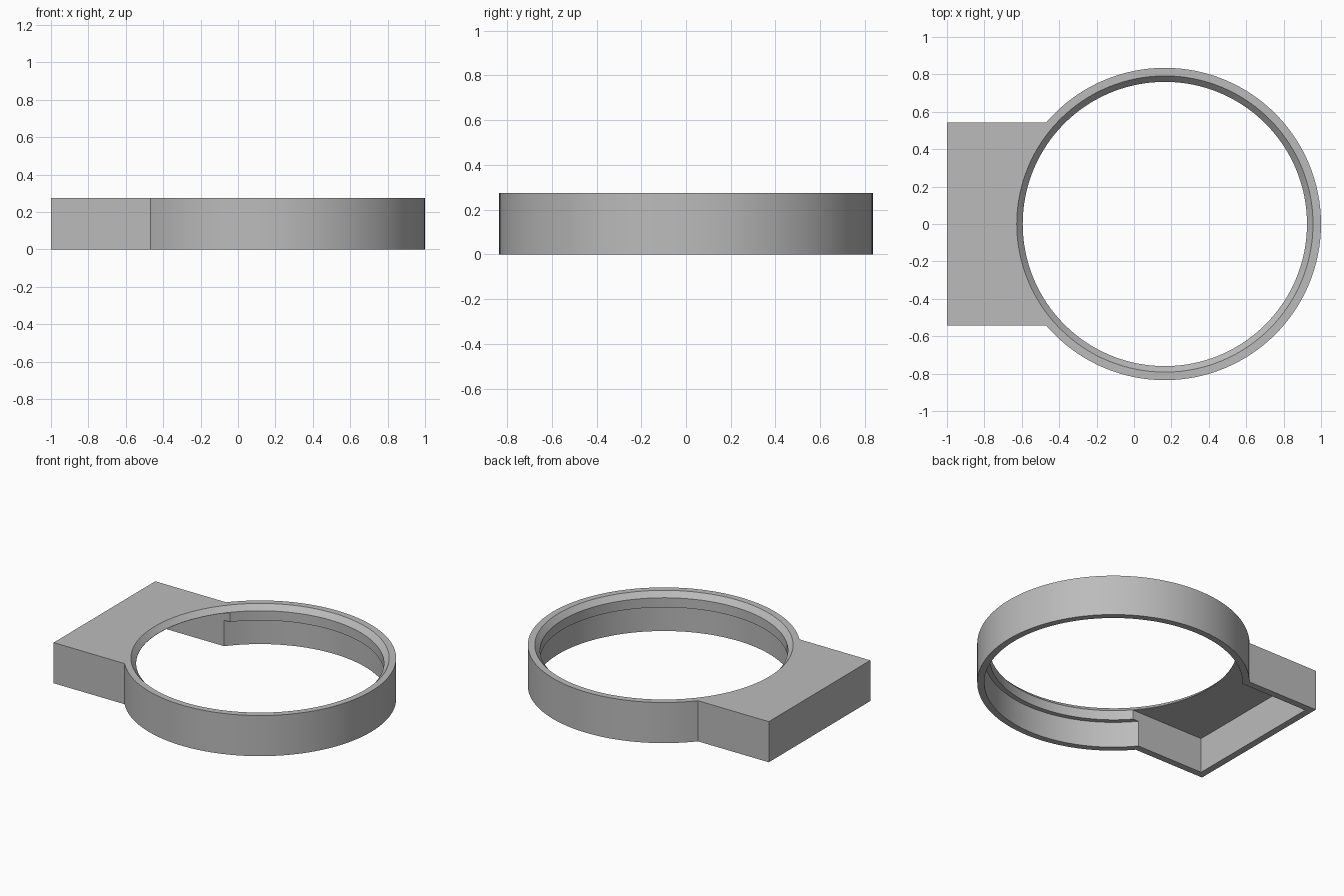
import bpy, bmesh, math

cube = bpy.data.objects.get("Cube")
if cube:
    bpy.data.objects.remove(cube, do_unlink=True)

HEIGHT, CENTRE_X, SEGMENTS = 0.275, 0.165, 128
OUTER, INNER, LIP = 0.835, 0.792, 0.76      # ring radii
LIP_BOTTOM, ROOF_BOTTOM = 0.175, 0.238
HALF_WIDTH, WALL = 0.543, 0.046             # side housing

grey = bpy.data.materials.new("plain grey")
grey.use_nodes = True
colour = (0.5, 0.5, 0.5, 1)
grey.diffuse_color = colour
grey.node_tree.nodes["Principled BSDF"].inputs["Base Color"].default_value = colour


def make_object(name, bm):
    bmesh.ops.recalc_face_normals(bm, faces=bm.faces)
    mesh = bpy.data.meshes.new(name)
    bm.to_mesh(mesh)
    bm.free()
    mesh.materials.append(grey)
    obj = bpy.data.objects.new(name, mesh)
    bpy.context.collection.objects.link(obj)
    return obj


def lathe(name, profile):
    """Closed solid turned about the ring axis from (radius, z) points."""
    bm = bmesh.new()
    rings = []
    for r, z in profile:
        angles = [2 * math.pi * i / SEGMENTS for i in range(SEGMENTS)]
        rings.append([bm.verts.new((CENTRE_X + r * math.cos(a), r * math.sin(a), z))
                      for a in angles])
    for low, high in zip(rings, rings[1:]):
        for i in range(SEGMENTS):
            j = (i + 1) % SEGMENTS
            bm.faces.new((low[i], low[j], high[j], high[i]))
    bm.faces.new(rings[0])
    bm.faces.new(rings[-1])
    return make_object(name, bm)


def box(name, low, high):
    bm = bmesh.new()
    bmesh.ops.create_cube(bm, size=1)
    for v in bm.verts:
        v.co = [a + (c + 0.5) * (b - a) for a, b, c in zip(low, high, v.co)]
    return make_object(name, bm)


def combine(target, tool, operation):
    mod = target.modifiers.new(operation.lower(), "BOOLEAN")
    mod.operation, mod.solver, mod.object = operation, "EXACT", tool
    bpy.context.view_layer.objects.active = target
    bpy.ops.object.modifier_apply(modifier=mod.name)
    bpy.data.objects.remove(tool, do_unlink=True)


# Round body joined to the rectangular housing
frame = lathe("ring_frame", [(OUTER, 0), (OUTER, HEIGHT)])
housing = box("side_housing", (-1, -HALF_WIDTH, 0), (-0.2, HALF_WIDTH, HEIGHT))
combine(frame, housing, "UNION")

# Through opening: wide bore below, inward lip, flared top edge
flare = INNER - LIP
opening = lathe("opening_cutter", [
    (INNER, -0.1), (INNER, LIP_BOTTOM), (LIP, LIP_BOTTOM), (LIP, HEIGHT - 0.035),
    (INNER + flare, HEIGHT + 0.035)])
combine(frame, opening, "DIFFERENCE")

# Hollow underside of the housing, open into the ring
inside = HALF_WIDTH - WALL
cavity = box("cavity_cutter", (-1 + WALL, -inside, -0.1), (CENTRE_X, inside, ROOF_BOTTOM))
combine(frame, cavity, "DIFFERENCE")

# Smooth the curved walls, keep crisp edges
bpy.ops.object.select_all(action="DESELECT")
frame.select_set(True)
bpy.context.view_layer.objects.active = frame
bpy.ops.object.shade_smooth_by_angle(angle=math.radians(25))
